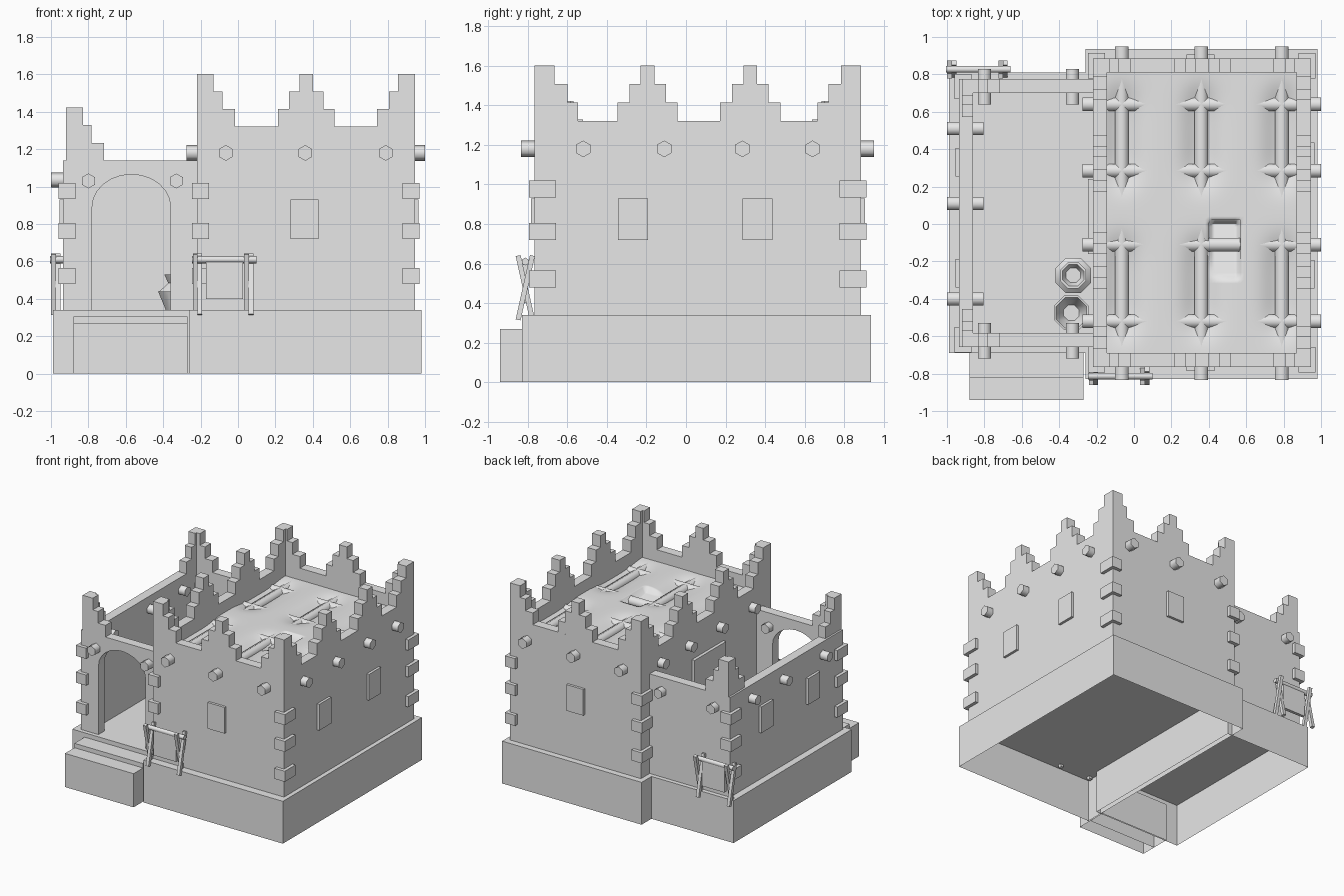
import bpy, bmesh, math
from mathutils import Vector, Matrix

cube = bpy.data.objects.get("Cube")
if cube:
    bpy.data.objects.remove(cube, do_unlink=True)

clay = bpy.data.materials.new("pale_grey_clay")
clay.use_nodes = True
clay.diffuse_color = (0.8, 0.8, 0.8, 1)
clay.node_tree.nodes["Principled BSDF"].inputs["Base Color"].default_value = (0.8, 0.8, 0.8, 1)


def finish(name, bm, smooth=None, recalc=True):
    if recalc:
        bmesh.ops.recalc_face_normals(bm, faces=bm.faces)
    me = bpy.data.meshes.new(name)
    bm.to_mesh(me)
    bm.free()
    me.materials.append(clay)
    if smooth:
        me.polygons.foreach_set("use_smooth", [True] * len(me.polygons))
        me.set_sharp_from_angle(angle=math.radians(smooth))
    ob = bpy.data.objects.new(name, me)
    bpy.context.collection.objects.link(ob)
    return ob


def box(name, x, y, z, open_bottom=False):
    bm = bmesh.new()
    size = Vector((x[1] - x[0], y[1] - y[0], z[1] - z[0]))
    mid = Vector((sum(x), sum(y), sum(z))) / 2
    bmesh.ops.create_cube(bm, size=1, matrix=Matrix.Translation(mid) @ Matrix.Diagonal(size.to_4d()))
    if open_bottom:
        low = [f for f in bm.faces if f.normal.z < -0.5]
        bmesh.ops.delete(bm, geom=low, context='FACES_ONLY')
    return finish(name, bm, recalc=not open_bottom)


def plate(name, profile, axis, lo, hi):
    """Extrude a (horizontal, z) outline along x or y."""
    bm = bmesh.new()
    place = (lambda h, z: (lo, h, z)) if axis == 'x' else (lambda h, z: (h, lo, z))
    face = bm.faces.new([bm.verts.new(place(h, z)) for h, z in profile])
    ext = bmesh.ops.extrude_face_region(bm, geom=[face])
    move = (hi - lo, 0, 0) if axis == 'x' else (0, hi - lo, 0)
    bmesh.ops.translate(bm, verts=[v for v in ext['geom'] if isinstance(v, bmesh.types.BMVert)], vec=move)
    return finish(name, bm)


def rod(name, a, b, radius, sides=6, turn=0.0):
    a, b = Vector(a), Vector(b)
    bm = bmesh.new()
    rot = (b - a).to_track_quat('Z', 'Y').to_matrix().to_4x4()
    bmesh.ops.create_cone(bm, cap_ends=True, segments=sides, radius1=radius, radius2=radius,
                          depth=(b - a).length,
                          matrix=Matrix.Translation((a + b) / 2) @ rot @ Matrix.Rotation(turn, 4, 'Z'))
    return finish(name, bm, 65)


def lathe(name, profile, x, y, sides=8):
    bm = bmesh.new()
    rings = []
    for r, z in profile:
        ring = []
        for i in range(sides):
            a = math.tau * (i + 0.5) / sides
            ring.append(bm.verts.new((x + r * math.cos(a), y + r * math.sin(a), z)))
        rings.append(ring)
    for p, q in zip(rings, rings[1:]):
        for i in range(sides):
            j = (i + 1) % sides
            bm.faces.new((p[i], p[j], q[j], q[i]))
    bm.faces.new(rings[0])
    bm.faces.new(rings[-1])
    return finish(name, bm, 50)


def half_steps(start, sign, widths, base, rise):
    """Stair outline falling away from a corner."""
    pts, top = [(start, base)], base + 3 * rise
    for i, w in enumerate(widths):
        prev = start if i == 0 else start + sign * widths[i - 1]
        pts += [(prev, top - i * rise), (start + sign * w, top - i * rise)]
    return pts + [(start + sign * widths[-1], base)]


def full_steps(mid, widths, base, rise):
    right = half_steps(mid, 1, widths, base, rise)[2:]
    return [(2 * mid - h, z) for h, z in reversed(right)] + right


# Plinths, open underneath
F = 0.34
box("main_plinth", (-0.26, 0.98), (-0.83, 0.935), (0, F), True)
box("yard_plinth", (-0.99, -0.22), (-0.69, 0.81), (0, F), True)
box("lower_step", (-0.88, -0.27), (-0.94, -0.68), (0, 0.27), True)
box("upper_step", (-0.88, -0.27), (-0.82, -0.68), (0, 0.305), True)

# Main room walls
X0, X1, Y0, Y1, TOP, T = -0.22, 0.945, -0.765, 0.885, 1.32, 0.075
box("main_front_wall", (X0, X1), (Y0, Y0 + T), (F, TOP))
box("main_back_wall", (X0, X1), (Y1 - T, Y1), (F, TOP))
box("main_left_wall", (X1 - T, X1), (Y0 + T, Y1 - T), (F, TOP))
box("main_right_wall", (X0, X0 + T), (Y0 + T, Y1 - T), (F, TOP))

# Courtyard walls, the front one with an arched doorway
A0, B0, B1, LOW = -0.935, -0.658, 0.775, 1.14
box("yard_side_wall", (A0, A0 + T), (B0 + T, B1 - T), (F, LOW))
box("yard_back_wall", (A0, X0), (B1 - T, B1), (F, LOW))
arch = [(-0.57 - 0.21 * math.cos(math.pi * i / 12), 0.89 + 0.175 * math.sin(math.pi * i / 12))
        for i in range(13)]
plate("yard_arch_wall", [(A0, F), (-0.78, F)] + arch + [(-0.36, F), (X0, F), (X0, LOW), (A0, LOW)],
      'y', B0, B0 + T)

# Stepped battlements
R = 0.094
WX, WY, WM = (0.09, 0.137, 0.203), (0.1, 0.165, 0.22), (0.035, 0.092, 0.152)
for y in (Y0, Y1 - T):
    for x, s in ((X0, 1), (X1, -1)):
        plate("corner_battlement", half_steps(x, s, WX, TOP, R), 'y', y, y + T)
    plate("middle_battlement", full_steps(0.365, WM, TOP, R), 'y', y, y + T)
for x in (X0, X1 - T):
    for y, s in ((Y0, 1), (Y1, -1)):
        plate("corner_battlement", half_steps(y, s, WY, TOP, R), 'x', x, x + T)
    for y in (-0.194, 0.325):
        plate("middle_battlement", full_steps(y, WM, TOP, R), 'x', x, x + T)
for y, s in ((B0, 1), (B1, -1)):
    plate("yard_battlement", half_steps(A0 + 0.015, 1, WX, LOW, R), 'y', *sorted((y, y + s * T)))
    plate("yard_battlement", half_steps(y, s, WX, LOW, R), 'x', A0 + 0.015, A0 + T)

# Corner stones
corners = [(x, y, sx, sy) for x, sx in ((X0, 1), (X1, -1)) for y, sy in ((Y0, 1), (Y1, -1))]
corners += [(A0, B0, 1, 1), (A0, B1, 1, -1)]
for x, y, sx, sy in corners:
    for z in (0.48, 0.72, 0.935):
        box("corner_stone", sorted((x - 0.026 * sx, x + 0.065 * sx)),
            sorted((y - 0.028 * sy, y + 0.108 * sy)), (z, z + 0.085))

# Roof beams run through the main room; short pegs pierce the yard walls
BX, BY = (-0.065, 0.36, 0.79), (-0.52, -0.11, 0.285, 0.64)
for x in BX:
    rod("long_beam", (x, -0.835, 1.18), (x, 0.95, 1.18), 0.042)
for y in BY:
    rod("cross_beam", (-0.275, y, 1.18), (1.0, y, 1.18), 0.042, turn=0)
for x in (-0.8, -0.33):
    rod("front_peg", (x, -0.72, 1.03), (x, -0.53, 1.03), 0.04)
    rod("back_peg", (x, 0.64, 1.03), (x, 0.83, 1.03), 0.04)
for y in (-0.4, 0.11, 0.51):
    rod("side_peg", (-1.0, y, 1.035), (-0.805, y, 1.035), 0.04)


# Sagging roof with a hatch hollow
def roof_height(x, y):
    along = sum(math.exp(-((y - c) / 0.25) ** 4) for c in (0.46, -0.34))
    across = sum(math.exp(-((x - c) / 0.09) ** 2) for c in BX)
    z = 1.226 - 0.05 * along * across
    if 0.405 < x < 0.565 and -0.285 < y < 0.005:
        z = 1.12 - 0.25 * y
    return z


bm = bmesh.new()
bmesh.ops.create_grid(bm, x_segments=60, y_segments=80, size=0.5)
for v in bm.verts:
    v.co.x = 0.3625 + v.co.x * 1.04
    v.co.y = 0.06 + v.co.y * 1.51
    v.co.z = roof_height(v.co.x, v.co.y)
finish("sagging_roof", bm, 85, recalc=False)

# Shutters and the yard door
for z in [(0.72, 0.93)]:
    box("front_shutter", (0.28, 0.43), (Y0 - 0.02, Y0 + 0.01), z)
    box("back_shutter", (0.28, 0.43), (Y1 - 0.01, Y1 + 0.02), z)
    for y in (-0.345, 0.285):
        box("left_shutter", (X1 - 0.01, X1 + 0.02), (y, y + 0.152), z)
    for y in (-0.34, 0.255):
        box("yard_shutter", (A0 - 0.02, A0 + 0.01), (y, y + 0.152), z)
box("yard_door", (X0 - 0.025, X0 + 0.01), (-0.16, 0.24), (F, 1.05))


# Drying racks with crossed legs and a hanging hide
def rack(x, y):
    for dx in (-0.145, 0.13):
        for s in (-1, 1):
            shift = 0.012 * s
            rod("rack_leg", (x + dx + shift, y - 0.036 * s, 0.315),
                (x + dx + shift, y + 0.036 * s, 0.64), 0.018, 4, math.pi / 4)
    rod("rack_bar", (x - 0.175, y, 0.61), (x + 0.17, y, 0.61), 0.02)
    box("rack_hide", (x - 0.1, x + 0.1), (y - 0.012, y + 0.012), (0.4, 0.6))


rack(-0.072, -0.813)
rack(-0.83, 0.827)

# Pots in the courtyard
lathe("tall_pot", [(0.055, F), (0.102, 0.44), (0.052, 0.485), (0.075, 0.53),
                   (0.062, 0.53), (0.042, 0.49)], -0.325, -0.275)
lathe("open_bowl", [(0.055, F), (0.1, 0.44), (0.088, 0.44), (0.045, 0.35)], -0.335, -0.475)
